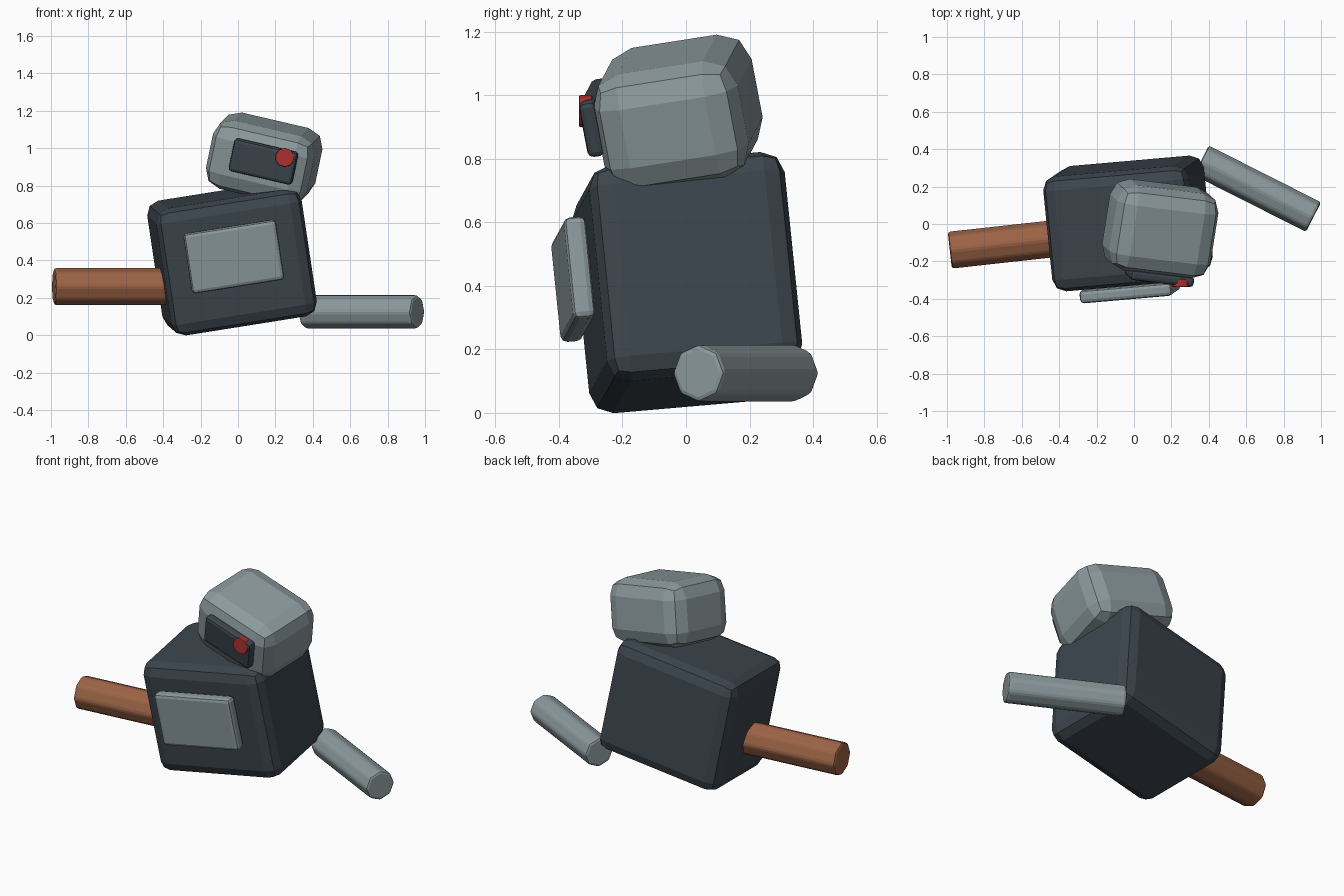
import bpy
from math import radians
from mathutils import Matrix, Vector, Euler

if "Cube" in bpy.data.objects:
    bpy.data.objects.remove(bpy.data.objects["Cube"])


def material(name, rgb):
    m = bpy.data.materials.new(name)
    m.diffuse_color = (*rgb, 1)
    m.use_nodes = True
    m.node_tree.nodes["Principled BSDF"].inputs["Base Color"].default_value = m.diffuse_color
    return m


DARK = material("dark_paint", (0.045, 0.06, 0.075))
STEEL = material("steel", (0.26, 0.32, 0.34))
RUST = material("rust", (0.33, 0.125, 0.06))
RED = material("red_glow", (0.40, 0.03, 0.03))


def frame(loc, rot):
    """Placed and tilted coordinate frame, rotation in degrees."""
    return Matrix.Translation(loc) @ Euler([radians(a) for a in rot]).to_matrix().to_4x4()


def finish(ob, name, mat, bevel, segments=2):
    ob.name = name
    ob.data.materials.append(mat)
    mod = ob.modifiers.new("Bevel", "BEVEL")
    mod.width, mod.segments = bevel, segments
    return ob


def box(name, size, base, offset, mat, bevel):
    bpy.ops.mesh.primitive_cube_add(size=1)
    ob = bpy.context.object
    ob.data.transform(Matrix.Diagonal((*size, 1)))
    ob.matrix_world = base @ Matrix.Translation(offset)
    return finish(ob, name, mat, bevel)


def rod(name, start, end, radius, mat, bevel, sides=8):
    start, end = Vector(start), Vector(end)
    axis = end - start
    bpy.ops.mesh.primitive_cylinder_add(vertices=sides, radius=radius, depth=axis.length)
    ob = bpy.context.object
    ob.matrix_world = (Matrix.Translation((start + end) / 2)
                       @ axis.to_track_quat("Z", "Y").to_matrix().to_4x4())
    return finish(ob, name, mat, bevel)


# Tilted torso with chest panel
torso = frame((-0.032, 0.003, 0.41), (5, -9, 5))
box("torso", (0.79, 0.62, 0.69), torso, (0, 0, 0), DARK, 0.07)
box("chest_panel", (0.50, 0.07, 0.325), torso, (-0.02, -0.355, 0.045), STEEL, 0.02)

# Head tilted the other way, with visor
head = frame((0.14, -0.025, 0.945), (9, 13, -7))
box("head", (0.56, 0.465, 0.38), head, (0, 0, 0), STEEL, 0.095)
box("visor", (0.35, 0.055, 0.18), head, (0.03, -0.25, 0.03), DARK, 0.018)

# Round eye facing straight forward
rod("eye", (0.25, -0.295, 0.95), (0.25, -0.337, 0.95), 0.051, RED, 0.005, 10)

# Mismatched arms
rod("left_arm", (-0.35, -0.07, 0.26), (-0.985, -0.14, 0.26), 0.102, RUST, 0.015)
rod("right_arm", (0.36, 0.34, 0.125), (0.96, 0.037, 0.125), 0.092, STEEL, 0.015)
